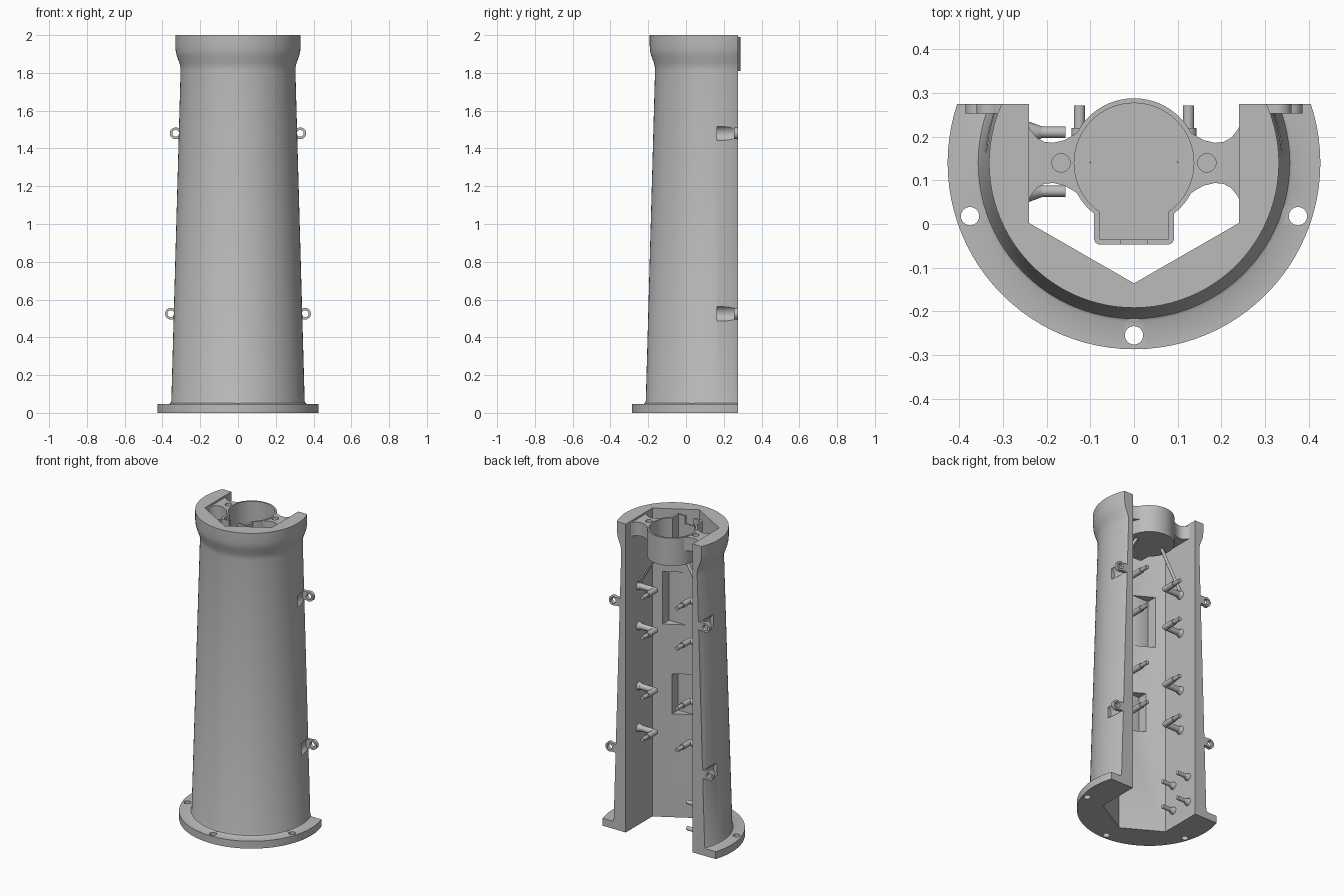
import bpy, bmesh, math
from mathutils import Vector, Matrix

cube = bpy.data.objects.get("Cube")
if cube:
    bpy.data.objects.remove(cube)

grey = bpy.data.materials.new("plain grey")
grey.use_nodes = True
COLOR = (0.5, 0.5, 0.5, 1)
grey.diffuse_color = COLOR
grey.node_tree.nodes["Principled BSDF"].inputs["Base Color"].default_value = COLOR

CY = 0.14      # y of the tower axis
BACK = 0.275   # plane where the tower is sliced open


def finish(name, bm):
    bmesh.ops.recalc_face_normals(bm, faces=bm.faces)
    mesh = bpy.data.meshes.new(name)
    bm.to_mesh(mesh)
    bm.free()
    ob = bpy.data.objects.new(name, mesh)
    mesh.materials.append(grey)
    bpy.context.collection.objects.link(ob)
    return ob


def prism(name, points, z0, z1):
    bm = bmesh.new()
    face = bm.faces.new([bm.verts.new((x, y, z0)) for x, y in points])
    new = bmesh.ops.extrude_face_region(bm, geom=[face])["geom"]
    bmesh.ops.translate(bm, vec=(0, 0, z1 - z0),
                        verts=[v for v in new if isinstance(v, bmesh.types.BMVert)])
    return finish(name, bm)


def box(name, x0, x1, y0, y1, z0, z1):
    return prism(name, [(x0, y0), (x1, y0), (x1, y1), (x0, y1)], z0, z1)


def add_cone(bm, a, b, r0, r1, sides=20):
    a, b = Vector(a), Vector(b)
    turn = (b - a).to_track_quat('Z', 'Y').to_matrix().to_4x4()
    bmesh.ops.create_cone(bm, cap_ends=True, segments=sides, radius1=r0, radius2=r1,
                          depth=(b - a).length,
                          matrix=Matrix.Translation((a + b) / 2) @ turn)


def rod(name, a, b, r0, r1=None, sides=32):
    bm = bmesh.new()
    add_cone(bm, a, b, r0, r0 if r1 is None else r1, sides)
    return finish(name, bm)


def boolean(ob, tools, operation='DIFFERENCE'):
    for tool in tools:
        mod = ob.modifiers.new("cut", 'BOOLEAN')
        mod.object, mod.operation, mod.solver = tool, operation, 'EXACT'
        bpy.context.view_layer.objects.active = ob
        bpy.ops.object.modifier_apply(modifier=mod.name)
        bpy.data.objects.remove(tool)


def smooth(ob):
    bpy.ops.object.select_all(action='DESELECT')
    ob.select_set(True)
    bpy.context.view_layer.objects.active = ob
    bpy.ops.object.shade_smooth_by_angle(angle=math.radians(30))


# Tower shell: lathed outer profile with flange and flared rim
profile = [(0.427, 0), (0.427, 0.048), (0.364, 0.048), (0.357, 0.052), (0.353, 0.062),
           (0.304, 1.81), (0.305, 1.83), (0.309, 1.85), (0.324, 1.89), (0.329, 1.91),
           (0.332, 1.94), (0.332, 2)]
SEG = 96
bm = bmesh.new()
rings = [[bm.verts.new((r * math.cos(math.tau * i / SEG), CY + r * math.sin(math.tau * i / SEG), z))
          for i in range(SEG)] for r, z in profile]
for low, high in zip(rings, rings[1:]):
    for i in range(SEG):
        j = (i + 1) % SEG
        bm.faces.new((low[i], low[j], high[j], high[i]))
bm.faces.new(rings[0])
bm.faces.new(rings[-1])
shell = finish("tower_shell", bm)

# Hollow interior, open back and wall pockets
cuts = [box("back_cut", -1, 1, BACK, 1, -0.5, 2.5),
        prism("cavity_cut", [(-0.24, 0.6), (-0.24, 0.002), (0, -0.136), (0.24, 0.002), (0.24, 0.6)],
              -0.5, 2.5),
        box("upper_pocket", -0.188, 0.188, -0.095, 0.1, 1.25, 1.59),
        box("lower_pocket", -0.14, 0.14, -0.12, 0.1, 0.67, 0.93)]

# Flange bolt holes with relief for the bolt heads
for degrees in (198, 270, 342):
    a = math.radians(degrees)
    x, y = 0.395 * math.cos(a), CY + 0.395 * math.sin(a)
    cuts.append(rod("bolt_hole", (x, y, -0.1), (x, y, 0.1), 0.021))
    cuts.append(rod("bolt_relief", (x, y, 0.049), (x, y, 0.12), 0.038))

# Screw notches ahead of the side lugs
LUGS = [(0.33, 1.48), (0.355, 0.525)]
for side in (-1, 1):
    for x, z in LUGS:
        cuts.append(rod("lug_notch", (side * x, 0.165, z), (side * x, 0.256, z), 0.041, 0.046))
boolean(shell, cuts)
smooth(shell)

# Side lugs: ring eyelets fixed to the shell
for side, label in ((-1, "right"), (1, "left")):
    for (x, z), level in zip(LUGS, ("upper", "lower")):
        lug = rod(f"{label}_{level}_lug", (side * x, 0.253, z), (side * x, BACK, z), 0.031)
        xs = sorted((side * (x - 0.065), side * x))
        boolean(lug, [box("lug_web", *xs, 0.253, BACK, z - 0.027, z + 0.027)], 'UNION')
        boolean(lug, [rod("lug_hole", (side * x, 0.2, z), (side * x, 0.4, z), 0.018)])
        smooth(lug)

# Top cup with front box and two flared arms
cup = rod("top_cup", (0, CY, 1.81), (0, CY, 1.99), 0.148, sides=64)
front = [(-0.092, 0.08), (-0.092, -0.035), (-0.088, -0.043), (-0.08, -0.047)]
front_box = prism("cup_front", front + [(-x, y) for x, y in reversed(front)], 1.81, 1.99)
arm = [(0.245, 0.05), (0.236, 0.066), (0.222, 0.083), (0.205, 0.092), (0.185, 0.094),
       (0.16, 0.088), (0.14, 0.077), (0.1, 0.05)]
arm += [(x, 2 * CY - y) for x, y in reversed(arm)]
boolean(cup, [front_box] + [prism("cup_arm", [(s * x, y) for x, y in arm], 1.9, 1.988)
                            for s in (-1, 1)], 'UNION')
hollow = [rod("cup_hollow", (0, CY, 1.825), (0, CY, 2.1), 0.137, sides=64),
          box("front_hollow", -0.078, 0.078, -0.035, 0.1, 1.826, 2.1),
          box("front_notch", -0.03, 0.03, -0.06, 0, 1.94, 2.1)]
hollow += [rod("arm_hole", (s * 0.167, CY, 1.92), (s * 0.167, CY, 2.1), 0.021) for s in (-1, 1)]
boolean(cup, hollow)
smooth(cup)

for s, label in ((-1, "right"), (1, "left")):
    # Diagonal brace from cup to wall
    smooth(rod(f"{label}_brace", (s * 0.09, CY, 1.82), (s * 0.245, CY, 1.56), 0.013, sides=4))
    # Cable hooks: wall rod, elbow and stepped tip
    for n, z in enumerate((1.55, 1.29, 0.9, 0.63)):
        bm = bmesh.new()
        add_cone(bm, (s * 0.245, CY, z), (s * 0.222, CY, z), 0.03, 0.019)
        add_cone(bm, (s * 0.23, CY, z), (s * 0.125, CY, z), 0.019, 0.018)
        bmesh.ops.create_uvsphere(bm, u_segments=20, v_segments=10, radius=0.018,
                                  matrix=Matrix.Translation((s * 0.125, CY, z)))
        add_cone(bm, (s * 0.125, CY, z), (s * 0.125, 0.22, z), 0.018, 0.018)
        add_cone(bm, (s * 0.125, 0.21, z), (s * 0.125, 0.272, z), 0.013, 0.013)
        smooth(finish(f"{label}_hook_{n + 1}", bm))

# Four straight pegs low on the right wall
for y in (0.075, 0.21):
    for z in (0.11, 0.28):
        bm = bmesh.new()
        add_cone(bm, (-0.245, y, z), (-0.212, y, z), 0.026, 0.014)
        add_cone(bm, (-0.22, y, z), (-0.157, y, z), 0.013, 0.013)
        smooth(finish("wall_peg", bm))
